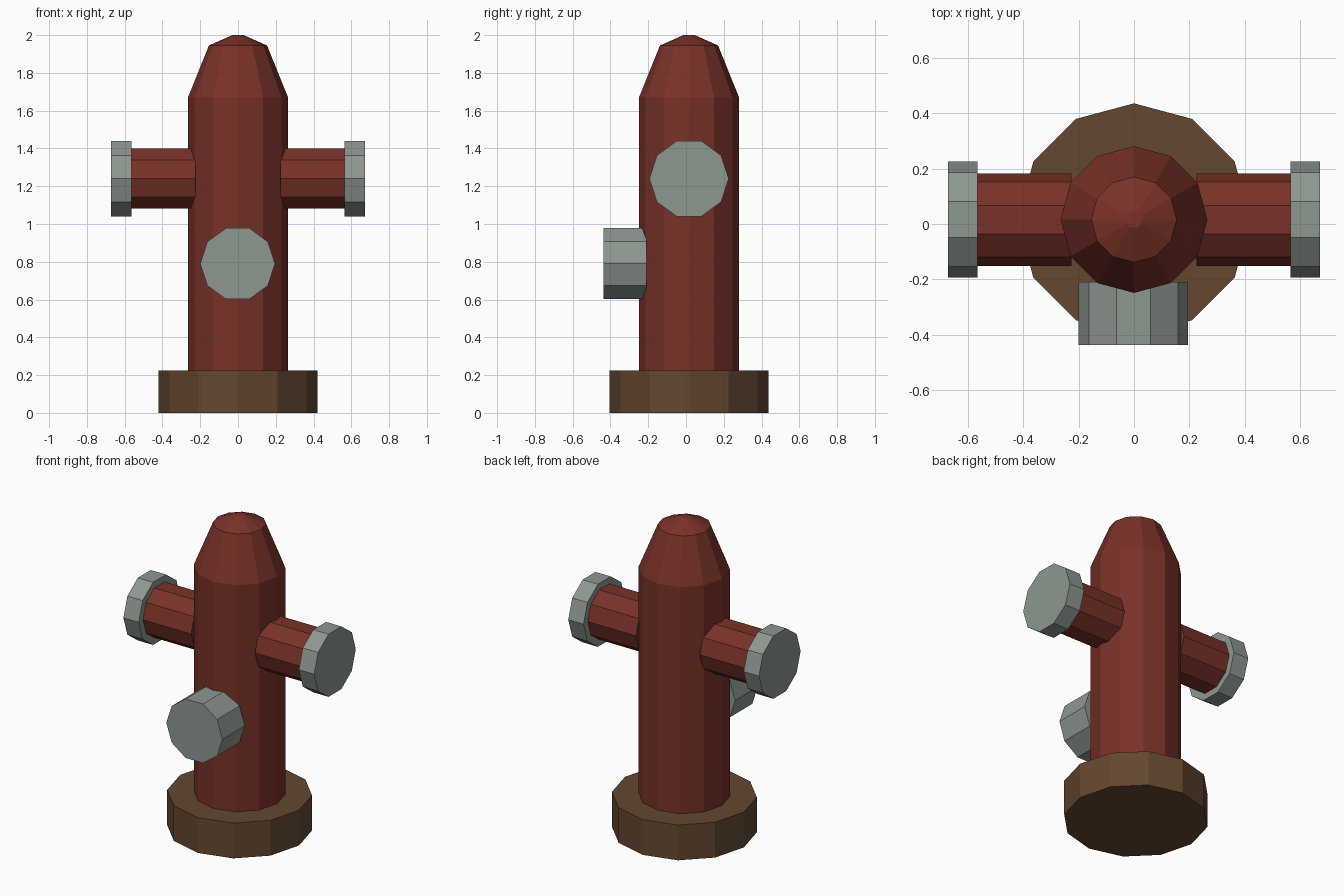
import bpy
import bmesh
from math import cos, sin, tau
from mathutils import Vector

default = bpy.data.objects.get("Cube")
if default:
    bpy.data.objects.remove(default, do_unlink=True)


def material(name, rgb):
    mat = bpy.data.materials.new(name)
    mat.use_nodes = True
    mat.diffuse_color = (*rgb, 1)
    mat.node_tree.nodes["Principled BSDF"].inputs["Base Color"].default_value = (*rgb, 1)
    return mat


red = material("dark red", (0.19, 0.031, 0.021))
brown = material("brown", (0.125, 0.063, 0.030))
grey = material("grey", (0.27, 0.31, 0.28))


def turned(name, profile, sides, centre, axis, across, mat):
    """Closed faceted solid from (radius, distance) rings along an axis,
    with its first corner pointing in the across direction."""
    axis, across = Vector(axis), Vector(across)
    third = axis.cross(across)
    bm = bmesh.new()
    rings = []
    for radius, along in profile:
        rings.append([bm.verts.new(axis * along + radius * (
            across * cos(tau * i / sides) + third * sin(tau * i / sides)))
            for i in range(sides)])
    for low, high in zip(rings, rings[1:]):
        for i in range(sides):
            j = (i + 1) % sides
            bm.faces.new((low[i], low[j], high[j], high[i]))
    bm.faces.new(rings[0])
    bm.faces.new(rings[-1])
    bmesh.ops.recalc_face_normals(bm, faces=bm.faces)
    mesh = bpy.data.meshes.new(name)
    bm.to_mesh(mesh)
    bm.free()
    mesh.materials.append(mat)
    obj = bpy.data.objects.new(name, mesh)
    obj.location = centre
    bpy.context.collection.objects.link(obj)
    return obj


X, Y, Z = (1, 0, 0), (0, 1, 0), (0, 0, 1)
mid_y = 0.016
arm_z = 1.24

# Base and tapered barrel
turned("base", [(0.42, 0), (0.42, 0.225)], 12, (0, mid_y, 0), Z, X, brown)
turned("barrel", [(0.265, 0.2), (0.265, 1.67), (0.154, 1.945), (0.03, 2.0)],
       12, (0, mid_y, 0), Z, X, red)

# Side outlets with their caps
for side, s in (("left", 1), ("right", -1)):
    out = (s, 0, 0)
    turned(side + "_outlet", [(0.167, 0.225), (0.167, 0.58)], 10,
           (0, mid_y, arm_z), out, Y, red)
    turned(side + "_cap", [(0.21, 0.565), (0.21, 0.673)], 10,
           (0, mid_y, arm_z), out, Y, grey)

# Front cap
turned("front_cap", [(0.198, 0.21), (0.198, 0.437)], 10,
       (-0.002, 0, 0.79), (0, -1, 0), X, grey)
